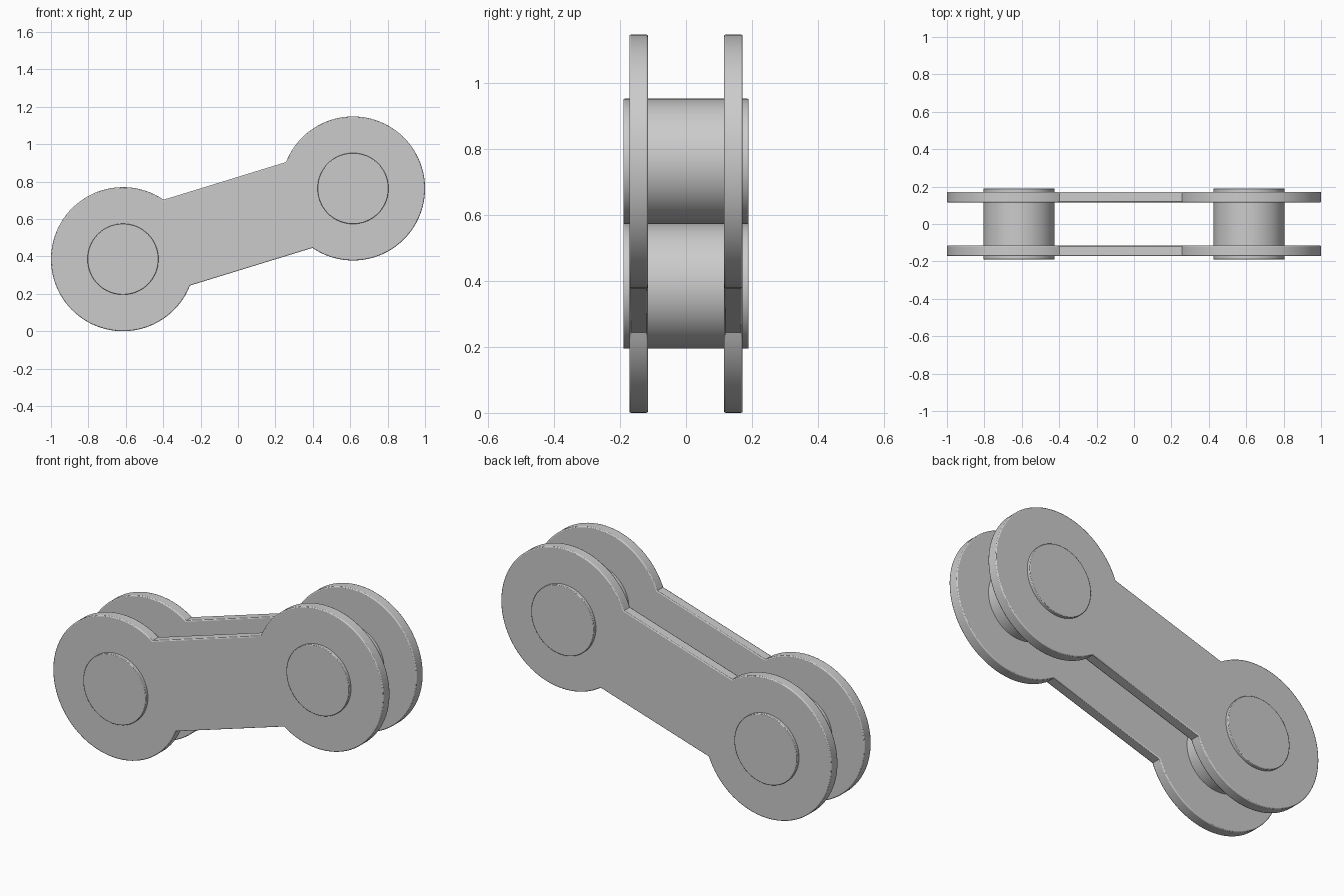
import bpy, bmesh, math

if "Cube" in bpy.data.objects:
    bpy.data.objects.remove(bpy.data.objects["Cube"])

R, PIN_R, HALF_BAR = 0.385, 0.19, 0.24
CX, CZ_LOW, CZ_HIGH = 0.615, 0.385, 0.763
TILT = math.atan2(CZ_HIGH - CZ_LOW, 2 * CX)
NECK = math.asin(HALF_BAR / R)


def finish(obj, width):
    bev = obj.modifiers.new("rim_bevel", 'BEVEL')
    bev.width, bev.segments = width, 2
    bev.limit_method, bev.angle_limit = 'ANGLE', math.radians(65)
    bpy.ops.object.select_all(action='DESELECT')
    obj.select_set(True)
    bpy.context.view_layer.objects.active = obj
    bpy.ops.object.shade_smooth_by_angle(angle=math.radians(30))


def extrude_profile(name, pts, y0, y1, bevel):
    bm = bmesh.new()
    face = bm.faces.new([bm.verts.new((x, y0, z)) for x, z in pts])
    ext = bmesh.ops.extrude_face_region(bm, geom=[face], use_keep_orig=True)
    verts = [g for g in ext["geom"] if isinstance(g, bmesh.types.BMVert)]
    bmesh.ops.translate(bm, verts=verts, vec=(0, y1 - y0, 0))
    bmesh.ops.recalc_face_normals(bm, faces=bm.faces)
    mesh = bpy.data.meshes.new(name)
    bm.to_mesh(mesh)
    bm.free()
    obj = bpy.data.objects.new(name, mesh)
    bpy.context.collection.objects.link(obj)
    finish(obj, bevel)
    return obj


def arc(cx, cz, r, a0, a1, n):
    return [(cx + r * math.cos(a0 + (a1 - a0) * i / n),
             cz + r * math.sin(a0 + (a1 - a0) * i / n)) for i in range(n + 1)]


# Link plate outline: two discs joined by a straight bar
outline = (arc(-CX, CZ_LOW, R, TILT + NECK, TILT + 2 * math.pi - NECK, 72)
           + arc(CX, CZ_HIGH, R, TILT - math.pi + NECK, TILT + math.pi - NECK, 72))

# Front and back plates
for name, side in (("front_plate", -1), ("back_plate", 1)):
    extrude_profile(name, outline, side * 0.115, side * 0.172, 0.005)

# Pins through both plates
for name, x, z in (("lower_pin", -CX, CZ_LOW), ("upper_pin", CX, CZ_HIGH)):
    circle = arc(x, z, PIN_R, 0, 2 * math.pi, 64)[:-1]
    extrude_profile(name, circle, -0.19, 0.19, 0.003)
